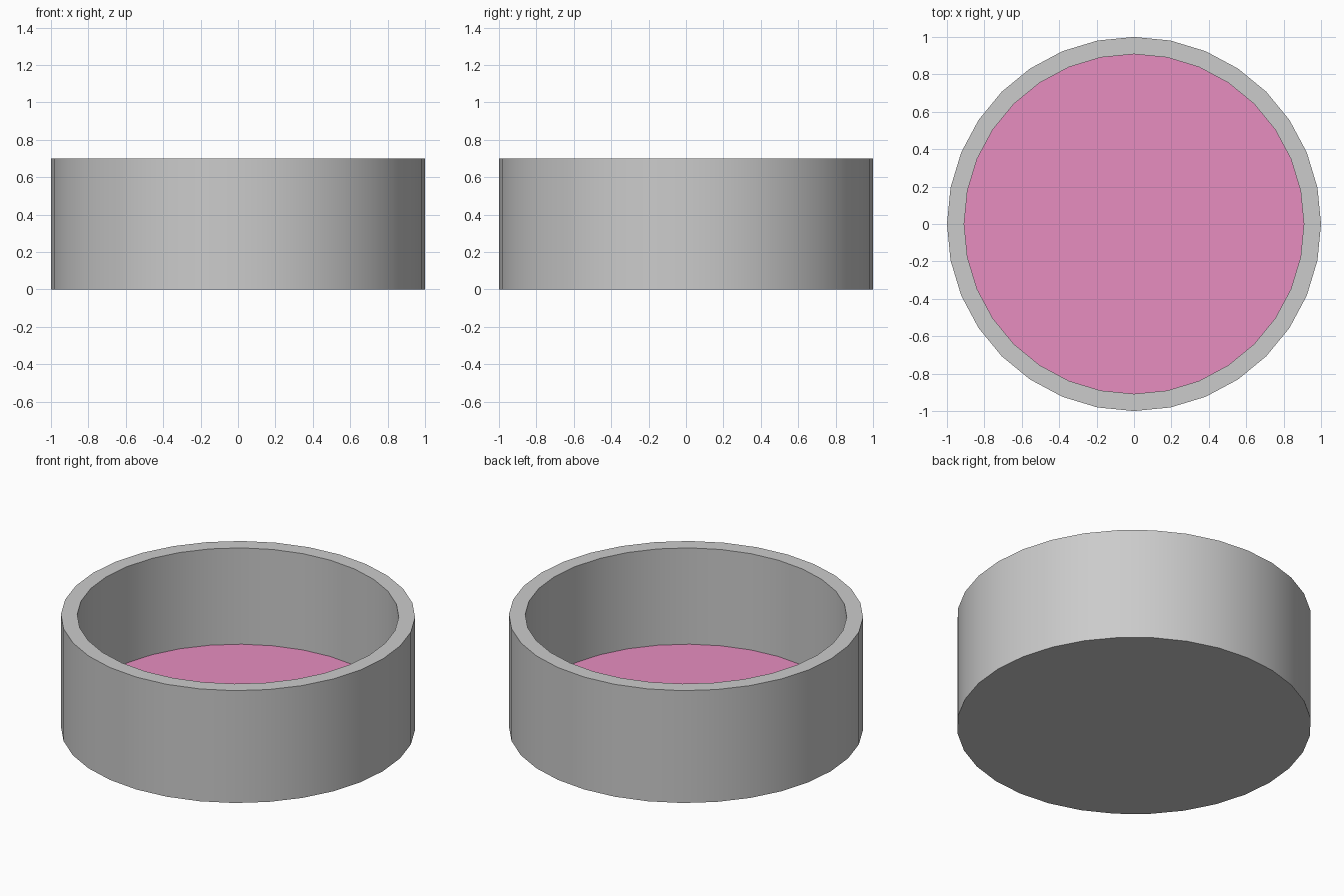
import bpy, bmesh
from math import cos, sin, tau, radians

if "Cube" in bpy.data.objects:
    bpy.data.objects.remove(bpy.data.objects["Cube"])

SIDES = 32
R_OUT, R_IN, HEIGHT, FLOOR = 1.0, 0.908, 0.70, 0.10


def finish(bm, name):
    mesh = bpy.data.meshes.new(name)
    bm.to_mesh(mesh)
    bm.free()
    obj = bpy.data.objects.new(name, mesh)
    bpy.context.collection.objects.link(obj)
    return obj


def ring(bm, r, z):
    return [bm.verts.new((r * cos(tau * i / SIDES), r * sin(tau * i / SIDES), z))
            for i in range(SIDES)]


# Dish: closed base, outer wall, flat rim and inner wall down to the floor
bm = bmesh.new()
profile = [(R_OUT, 0), (R_OUT, HEIGHT), (R_IN, HEIGHT), (R_IN, FLOOR)]
rings = [ring(bm, r, z) for r, z in profile]
for a, b in zip(rings, rings[1:]):
    for i in range(SIDES):
        j = (i + 1) % SIDES
        bm.faces.new((a[i], a[j], b[j], b[i]))
bm.faces.new(rings[0][::-1])
dish = finish(bm, "dish")
bpy.ops.object.select_all(action='DESELECT')
dish.select_set(True)
bpy.context.view_layer.objects.active = dish
bpy.ops.object.shade_smooth_by_angle(angle=radians(30))

# Pink floor filling the inside of the dish
bm = bmesh.new()
bm.faces.new(ring(bm, R_IN, FLOOR))
dish_floor = finish(bm, "dish_floor")
pink = bpy.data.materials.new("pink")
pink.diffuse_color = (0.80, 0.27, 0.53, 1)
pink.use_nodes = True
pink.node_tree.nodes["Principled BSDF"].inputs["Base Color"].default_value = pink.diffuse_color
dish_floor.data.materials.append(pink)
